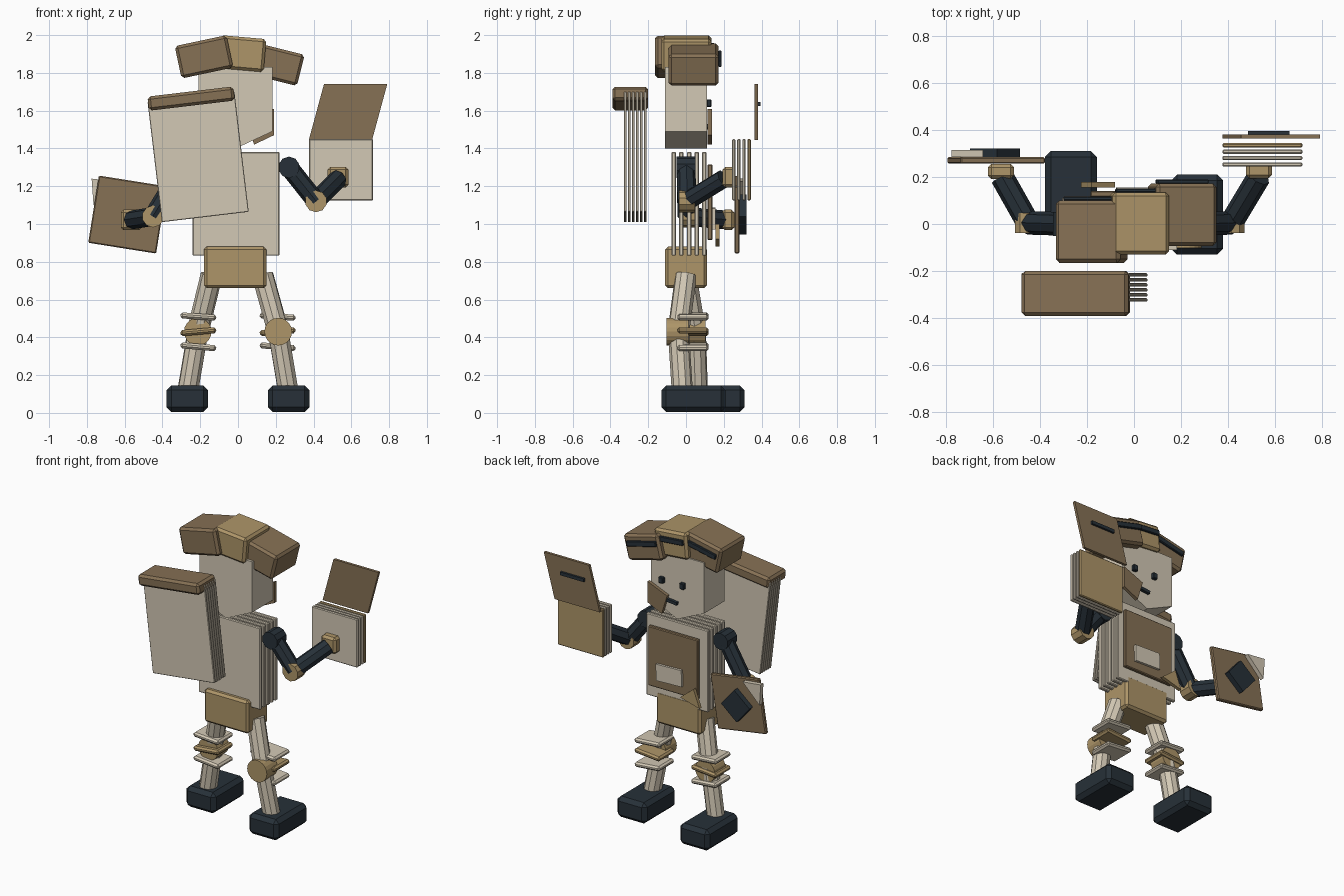
import bpy, bmesh, math
from mathutils import Vector

if "Cube" in bpy.data.objects:
    bpy.data.objects.remove(bpy.data.objects["Cube"])


def material(name, rgb):
    m = bpy.data.materials.new(name)
    m.diffuse_color = (*rgb, 1)
    m.use_nodes = True
    m.node_tree.nodes["Principled BSDF"].inputs["Base Color"].default_value = m.diffuse_color
    return m


PAPER = material("paper", (0.65, 0.58, 0.46))
TAN = material("tan", (0.42, 0.30, 0.14))
BROWN = material("brown", (0.24, 0.165, 0.09))
DARK = material("dark", (0.02, 0.03, 0.04))


def finish(bm, name, mat, bevel=0):
    bmesh.ops.recalc_face_normals(bm, faces=bm.faces)
    me = bpy.data.meshes.new(name)
    bm.to_mesh(me)
    bm.free()
    me.materials.append(mat)
    ob = bpy.data.objects.new(name, me)
    bpy.context.collection.objects.link(ob)
    if bevel:
        mod = ob.modifiers.new("bevel", 'BEVEL')
        mod.width, mod.segments = bevel, 1
    return ob


def box(name, loc, size, mat, bevel=0.0, tilt=0.0):
    """Box; tilt is counter-clockwise degrees seen from the front."""
    bm = bmesh.new()
    bmesh.ops.create_cube(bm, size=1)
    bmesh.ops.scale(bm, vec=size, verts=bm.verts)
    ob = finish(bm, name, mat, bevel)
    ob.location = loc
    ob.rotation_euler = (0, -math.radians(tilt), 0)
    return ob


def rod(name, a, b, r, mat, sides=10):
    a, b = Vector(a), Vector(b)
    bm = bmesh.new()
    bmesh.ops.create_cone(bm, cap_ends=True, segments=sides, radius1=r, radius2=r,
                          depth=(b - a).length)
    ob = finish(bm, name, mat)
    ob.location = (a + b) / 2
    ob.rotation_mode = 'QUATERNION'
    ob.rotation_quaternion = (b - a).to_track_quat('Z', 'Y')
    return ob


def joint(name, c, r, depth, mat, sides):
    x, y, z = c
    return rod(name, (x, y - depth / 2, z), (x, y + depth / 2, z), r, mat, sides)


def prism(name, pts, y0, y1, mat):
    """Polygon in the xz plane, extruded from y0 to y1."""
    bm = bmesh.new()
    face = bm.faces.new([bm.verts.new((x, y0, z)) for x, z in pts])
    new = bmesh.ops.extrude_face_region(bm, geom=[face])["geom"]
    bmesh.ops.translate(bm, vec=(0, y1 - y0, 0),
                        verts=[v for v in new if isinstance(v, bmesh.types.BMVert)])
    return finish(bm, name, mat)


# Legs, feet and knee plates
for side, s, dy, foot_y in (("left", -1, 0.05, 0.14), ("right", 1, -0.04, 0.04)):
    hip, knee = (s * 0.135 - 0.005, 0, 0.73), (s * 0.213, dy, 0.43)
    ankle = (s * 0.265, dy + (0.02 if s > 0 else 0.01), 0.12)
    box(side + "_foot", (s * 0.268, foot_y, 0.075), (0.22, 0.34, 0.14), DARK, 0.025)
    rod(side + "_thigh", hip, knee, 0.058, PAPER)
    rod(side + "_shin", knee, ankle, 0.056, PAPER)
    joint(side + "_knee", (knee[0], dy - 0.005, 0.43), 0.073, 0.115, TAN, 20)
    for i, (z, t) in enumerate(((0.35, -5), (0.43, 5), (0.51, -4))):
        box(f"{side}_knee_plate_{i}", (s * 0.21, 0.037, z), (0.19, 0.165, 0.032),
            TAN if i == 1 else PAPER, 0.011, t)

# Pelvis and torso sheets
box("pelvis", (-0.015, 0, 0.77), (0.33, 0.22, 0.22), TAN, 0.015)
for i in range(5):
    box(f"torso_sheet_{i}", (-0.01, -0.065 + 0.0405 * i, 1.107), (0.46, 0.024, 0.55), PAPER, 0.005)
box("chest_cover", (0.0, 0.127, 1.115), (0.37, 0.026, 0.4), BROWN, 0.005)
box("chest_label", (0.02, 0.148, 1.03), (0.19, 0.016, 0.11), PAPER, 0, -2)
prism("chest_folded_corner", [(-0.08, 0.92), (-0.225, 0.88), (-0.18, 1.0)], 0.155, 0.178, TAN)

# Head with pointed chin, and face
prism("head", [(-0.21, 1.83), (-0.21, 1.49), (-0.012, 1.40), (0.182, 1.49), (0.182, 1.83)],
      -0.11, 0.11, PAPER)
prism("face_folded_corner", [(0.19, 1.61), (0.19, 1.47), (0.085, 1.42), (0.045, 1.55)],
      0.115, 0.137, BROWN)
for side, x in (("right", 0.095), ("left", -0.06)):
    box(side + "_eye", (x, 0.122, 1.64), (0.034, 0.026, 0.04), DARK, 0.004)
box("mouth", (0.03, 0.12, 1.515), (0.1, 0.02, 0.02), DARK, 0, 6)

# Hat blocks with band
for n, c, w, h, t, mat in (("left", (-0.18, -0.032, 1.885), 0.28, 0.175, 12, BROWN),
                           ("middle", (0.022, 0.002, 1.902), 0.242, 0.175, -5, TAN),
                           ("right", (0.204, 0.04, 1.845), 0.265, 0.17, -14, BROWN)):
    box(f"hat_{n}", c, (w, 0.265, h), mat, 0.015, t)
    box(f"hat_band_{n}", (c[0], c[1] + 0.14, c[2] + 0.03), (w - 0.04, 0.018, 0.035), DARK, 0.004, t)

# Arms
for side, shoulder, elbow, wrist, hand in (
        ("right", (0.27, 0, 1.30), (0.413, 0.005, 1.12), (0.53, 0.2, 1.24), (0.53, 0.226, 1.248)),
        ("left", (-0.29, 0, 1.30), (-0.45, 0.005, 1.04), (-0.56, 0.2, 1.022), (-0.565, 0.223, 1.022))):
    joint(side + "_shoulder", shoulder, 0.057, 0.1, DARK, 10)
    rod(side + "_upper_arm", shoulder, elbow, 0.05, DARK, 8)
    joint(side + "_elbow", elbow, 0.058, 0.085, TAN, 10)
    rod(side + "_forearm", elbow, wrist, 0.05, DARK, 8)
    box(side + "_hand", hand, (0.11, 0.065, 0.11), TAN, 0.015)

# Open book held in the right hand
for i in range(4):
    box(f"held_book_sheet_{i}", (0.545, 0.253 + 0.027 * i, 1.287), (0.34, 0.018, 0.325),
        TAN if i == 3 else PAPER, 0.005)
prism("held_book_open_cover", [(0.375, 1.445), (0.455, 1.74), (0.79, 1.74), (0.71, 1.445)],
      0.362, 0.38, BROWN)
box("held_book_bar", (0.572, 0.387, 1.635), (0.175, 0.014, 0.022), DARK)

# Cover panel held in the left hand
box("held_panel", (-0.585, 0.27, 1.05), (0.364, 0.028, 0.36), BROWN, 0.006, -9)
box("held_panel_diamond", (-0.59, 0.302, 1.05), (0.15, 0.036, 0.15), DARK, 0, 40)
prism("held_panel_corner", [(-0.775, 1.24), (-0.64, 1.225), (-0.765, 1.10)], 0.285, 0.314, PAPER)

# Back stack of sheets with cap
for i in range(6):
    box(f"back_stack_sheet_{i}", (-0.211, -0.322 + 0.0212 * i, 1.355), (0.463, 0.014, 0.64),
        PAPER, 0.003, 6.8)
box("back_stack_cap", (-0.248, -0.295, 1.664), (0.458, 0.19, 0.075), BROWN, 0.015, 6.8)
